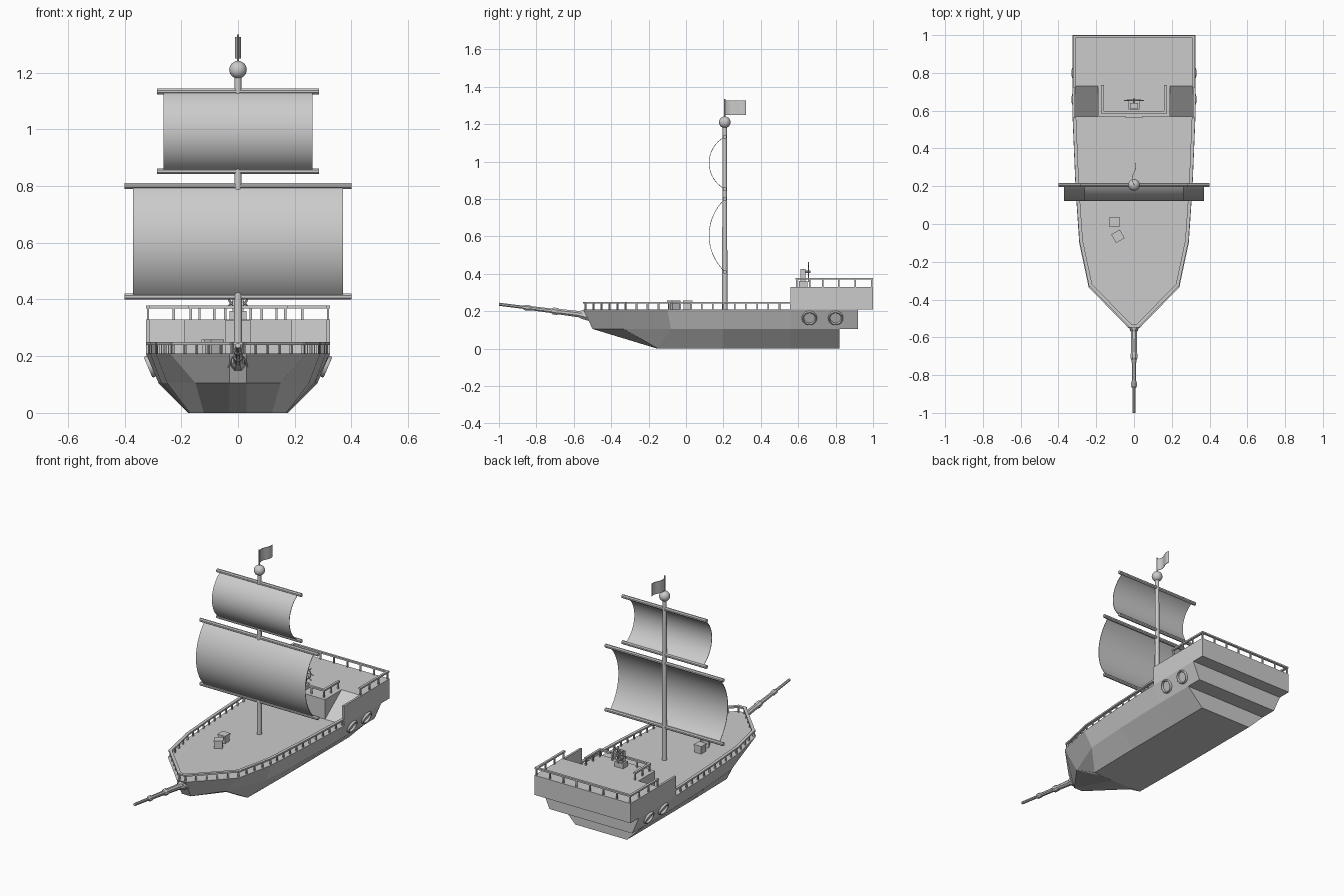
import bpy, bmesh, math
from mathutils import Vector, Matrix

if "Cube" in bpy.data.objects:
    bpy.data.objects.remove(bpy.data.objects["Cube"])


def finish(bm, name, smooth=False):
    bmesh.ops.recalc_face_normals(bm, faces=bm.faces)
    me = bpy.data.meshes.new(name)
    bm.to_mesh(me)
    bm.free()
    ob = bpy.data.objects.new(name, me)
    bpy.context.collection.objects.link(ob)
    if smooth:
        bpy.context.view_layer.objects.active = ob
        ob.select_set(True)
        bpy.ops.object.shade_smooth_by_angle(angle=math.radians(40))
        ob.select_set(False)
    return ob


def loft(bm, rings, caps=True):
    vs = [[bm.verts.new(p) for p in r] for r in rings]
    n = len(vs[0])
    for a, b in zip(vs, vs[1:]):
        for i in range(n):
            bm.faces.new((a[i], a[(i + 1) % n], b[(i + 1) % n], b[i]))
    if caps:
        bm.faces.new(vs[0])
        bm.faces.new(vs[-1])


def box(bm, x0, x1, y0, y1, z0, z1, mat=Matrix()):
    ring = [(x0, y0), (x1, y0), (x1, y1), (x0, y1)]
    loft(bm, [[mat @ Vector((x, y, z)) for x, y in ring] for z in (z0, z1)])


def rod(bm, p, q, radii, sides=8):
    """Round bar from p to q; radii is a list of (fraction, radius)."""
    p, q = Vector(p), Vector(q)
    rot = (q - p).to_track_quat('Z', 'Y')
    loft(bm, [[p.lerp(q, t) + rot @ Vector((r * math.cos(a), r * math.sin(a), 0))
               for a in (2 * math.pi * (i + .5) / sides for i in range(sides))] for t, r in radii])


def railing(name, paths, z0, z1, gap, w):
    bm = bmesh.new()
    for path in paths:
        for p, q in zip(path, path[1:]):
            p, q = Vector(p), Vector(q)
            d = q - p
            m = Matrix.Translation((p.x, p.y, 0)) @ Matrix.Rotation(math.atan2(d.y, d.x), 4, 'Z')
            box(bm, -w / 2, d.length + w / 2, -w / 2, w / 2, z1 - .01, z1, m)
            n = max(1, round(d.length / gap))
            for i in range(n + 1):
                x = d.length * i / n
                box(bm, x - .004, x + .004, -.004, .004, z0, z1 - .01, m)
    return finish(bm, name)


def mirrored(half):
    return half + [(-x, y) for x, y in reversed(half)]


# Hull in two tiers with a stepped stern
deck = [(.03, -.55), (.24, -.335), (.29, -.1), (.31, .2), (.325, .56), (.325, .92)]
mid = [(.03, -.5), (.15, -.335), (.25, -.08), (.27, .2), (.28, .56), (.28, .92)]
keel = [(.03, -.155), (.12, -.155), (.17, -.15), (.175, .2), (.175, .56), (.175, .82)]


def ring(half, z):
    return [(x, y, z) for x, y in mirrored(half)]


bm = bmesh.new()
loft(bm, [ring(keel, 0), ring(mid[:-1] + [(.28, .82)], .105)])
finish(bm, "lower_hull")
bm = bmesh.new()
loft(bm, [ring(mid, .105), ring(deck, .21)])
finish(bm, "upper_hull")

# Raised stern deck with balcony, side walls and ramps
bm = bmesh.new()
box(bm, -.325, .325, .73, 1, .21, .33)
box(bm, -.19, .19, .57, .73, .21, .33)
for s in (-1, 1):
    box(bm, s * .312, s * .325, .56, .73, .21, .33)
finish(bm, "stern_deck")
bm = bmesh.new()
for s in (-1, 1):
    loft(bm, [[(x, .57, .21), (x, .73, .21), (x, .73, .33)] for x in (s * .19, s * .312)])
finish(bm, "ramps")
bm = bmesh.new()
box(bm, -.045, .045, .562, .572, .21, .325)
finish(bm, "cabin_door")

# Railings
side = [(x - .01, y + (.012 if y < 0 else 0)) for x, y in deck[:-1]]
railing("deck_railing", [list(reversed(side)) + [(-x, y) for x, y in side]], .21, .25, .06, .018)
railing("stern_railing", [[(-.317, .73), (-.317, .992), (.317, .992), (.317, .73), (.167, .73),
                           (.167, .592), (-.167, .592), (-.167, .73), (-.317, .73)][:4],
                          [(.167, .73), (.167, .592), (-.167, .592), (-.167, .73)]],
        .33, .378, .085, .014)

# Bowsprit and its bracket
bm = bmesh.new()
rod(bm, (0, -.5, .175), (0, -1, .237),
    [(0, .034), (.12, .024), (.14, .018), (.36, .016), (.38, .02), (.42, .02), (.44, .013),
     (.66, .012), (.68, .016), (.72, .016), (.74, .009), (1, .009)])
finish(bm, "bowsprit")
bm = bmesh.new()
loft(bm, [[(-w, -.47, z), (w, -.47, z), (w * .6, y, z), (-w * .6, y, z)]
          for w, y, z in ((.06, -.52, .16), (.03, -.565, .198))])
finish(bm, "bowsprit_bracket")

# Mast, ball, flagpole
MY = .207
bm = bmesh.new()
rod(bm, (0, MY, .2), (0, MY, 1.2), [(0, .015), (1, .012)], 12)
finish(bm, "mast", True)
bm = bmesh.new()
bmesh.ops.create_uvsphere(bm, u_segments=20, v_segments=12, radius=.031,
                          matrix=Matrix.Translation((0, MY, 1.21)))
finish(bm, "mast_ball", True)
bm = bmesh.new()
rod(bm, (0, MY, 1.22), (0, MY, 1.335), [(0, .004), (1, .004)])
finish(bm, "flagpole")

# Waving flag
bm = bmesh.new()
edge = [(-.01 * math.sin(i / 12 * 5.5), MY + .115 * i / 12) for i in range(13)]
outline = [(x + .0015, y) for x, y in edge] + [(x - .0015, y) for x, y in reversed(edge)]
loft(bm, [[(x, y, z) for x, y in outline] for z in (1.25, 1.325)])
finish(bm, "flag", True)

# Yards and curved sails
for tag, z0, z1, yard, half in (("main", .41, .8, .4, .37), ("top", .852, 1.133, .286, .262)):
    for where, z in (("lower", z0), ("upper", z1)):
        bm = bmesh.new()
        rod(bm, (-yard, MY, z), (yard, MY, z), [(0, .011), (1, .011)])
        finish(bm, f"{tag}_{where}_yard")
    bm = bmesh.new()
    h, d = (z1 - z0) / 2, .085
    r = (h * h + d * d) / (2 * d)
    amax = math.asin(h / r)
    prof = []
    for rr, order in ((r, 1), (r - .003, -1)):
        for i in range(25):
            a = order * amax * (i / 12 - 1)
            prof.append((MY - d + r - rr * math.cos(a), (z0 + z1) / 2 + rr * math.sin(a)))
    loft(bm, [[(x, y, z) for y, z in prof] for x in (-half, half)])
    finish(bm, f"{tag}_sail", True)

# Portholes tilted to the hull sides
bm = bmesh.new()
for s in (-1, 1):
    n = Vector((s * .105, 0, -.045)).normalized()
    for y in (.66, .8):
        m = Matrix.Translation((s * .306, y, .165)) @ n.to_track_quat('Z', 'Y').to_matrix().to_4x4()
        prof = [(.03, -.004), (.04, -.004), (.04, .008), (.037, .012), (.033, .012), (.03, .008)]
        cols = [[bm.verts.new(m @ Vector((r * math.cos(t), r * math.sin(t), z))) for r, z in prof]
                for t in (2 * math.pi * i / 24 for i in range(24))]
        for i in range(24):
            a, b = cols[i], cols[(i + 1) % 24]
            for j in range(6):
                k = (j + 1) % 6
                bm.faces.new((a[j], a[k], b[k], b[j]))
finish(bm, "portholes", True)

# Crates with raised lids
for i, (x, y, ang) in enumerate(((-.103, .01, 0), (-.085, -.065, 30))):
    bm = bmesh.new()
    m = Matrix.Translation((x, y, 0)) @ Matrix.Rotation(math.radians(ang), 4, 'Z')
    box(bm, -.023, .023, -.023, .023, .21, .25, m)
    box(bm, -.026, .026, -.026, .026, .25, .258, m)
    finish(bm, f"crate_{i + 1}")

# Helm stand and steering wheel
bm = bmesh.new()
box(bm, -.03, .03, .605, .65, .33, .36)
box(bm, -.02, .02, .612, .64, .36, .425)
rod(bm, (0, .63, .41), (0, .665, .41), [(0, .007), (1, .007)])
finish(bm, "helm_stand")
bm = bmesh.new()
C = Vector((0, .655, .41))
dirs = [Vector((math.cos(a), 0, math.sin(a))) for a in (math.pi * i / 8 for i in range(16))]
for i, d in enumerate(dirs):
    rod(bm, C + d * .034, C + dirs[(i + 1) % 16] * .034, [(0, .004), (1, .004)], 6)
    if i % 2 == 0:
        rod(bm, C, C + d * .053, [(0, .003), (1, .003)], 6)
finish(bm, "steering_wheel")
